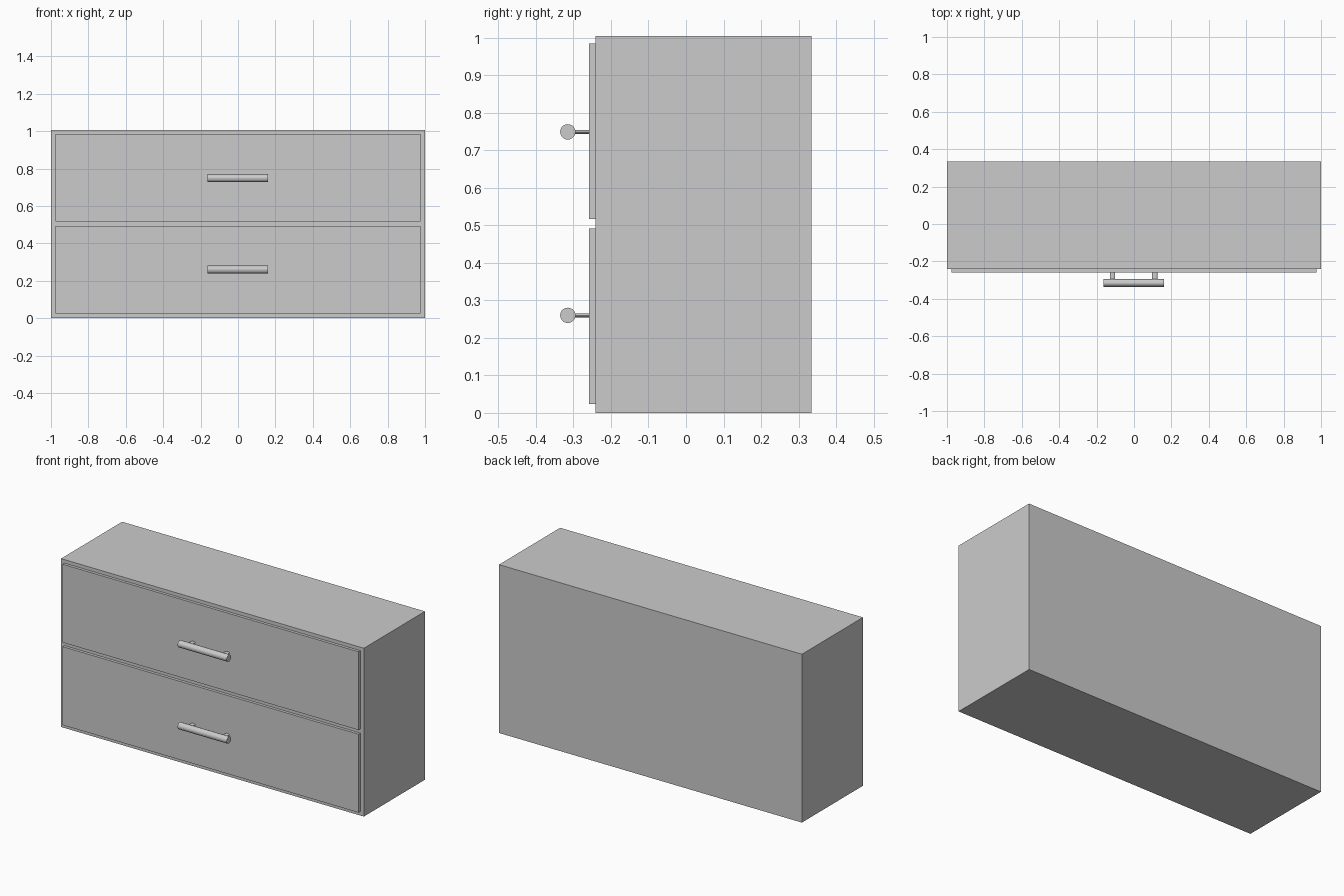
import bpy
from math import pi

if "Cube" in bpy.data.objects:
    bpy.data.objects.remove(bpy.data.objects["Cube"])

def box(name, x, y, z):
    """Box from (min, max) pairs on each axis."""
    bpy.ops.mesh.primitive_cube_add(size=1, location=[sum(r) / 2 for r in (x, y, z)])
    ob = bpy.context.object
    ob.name = name
    ob.scale = [r[1] - r[0] for r in (x, y, z)]
    bpy.ops.object.transform_apply(location=False, rotation=False, scale=True)
    return ob

def rod(name, loc, rot, length, rx, ry, sides):
    """Elliptical cylinder along its local z."""
    bpy.ops.mesh.primitive_cylinder_add(vertices=sides, radius=1, depth=length,
                                        location=loc, rotation=rot)
    ob = bpy.context.object
    ob.name = name
    ob.scale = (rx, ry, 1)
    bpy.ops.object.transform_apply(location=False, rotation=False, scale=True)
    return ob

# Cabinet body
box("cabinet_body", (-1, 1), (-0.241, 0.335), (0, 1.005))

# Drawer fronts, each with a bar handle on two flattened posts
for label, z0, z1, hz in (("lower", 0.024, 0.492, 0.26), ("upper", 0.517, 0.984, 0.749)):
    box(label + "_drawer_front", (-0.977, 0.977), (-0.258, -0.241), (z0, z1))
    rod(label + "_handle_bar", (-0.002, -0.315, hz), (0, pi / 2, 0), 0.324, 0.0205, 0.0205, 20)
    for side, x in (("left", -0.115), ("right", 0.111)):
        rod(f"{label}_{side}_handle_post", (x, -0.28, hz), (pi / 2, 0, 0),
            0.048, 0.014, 0.0055, 16)
